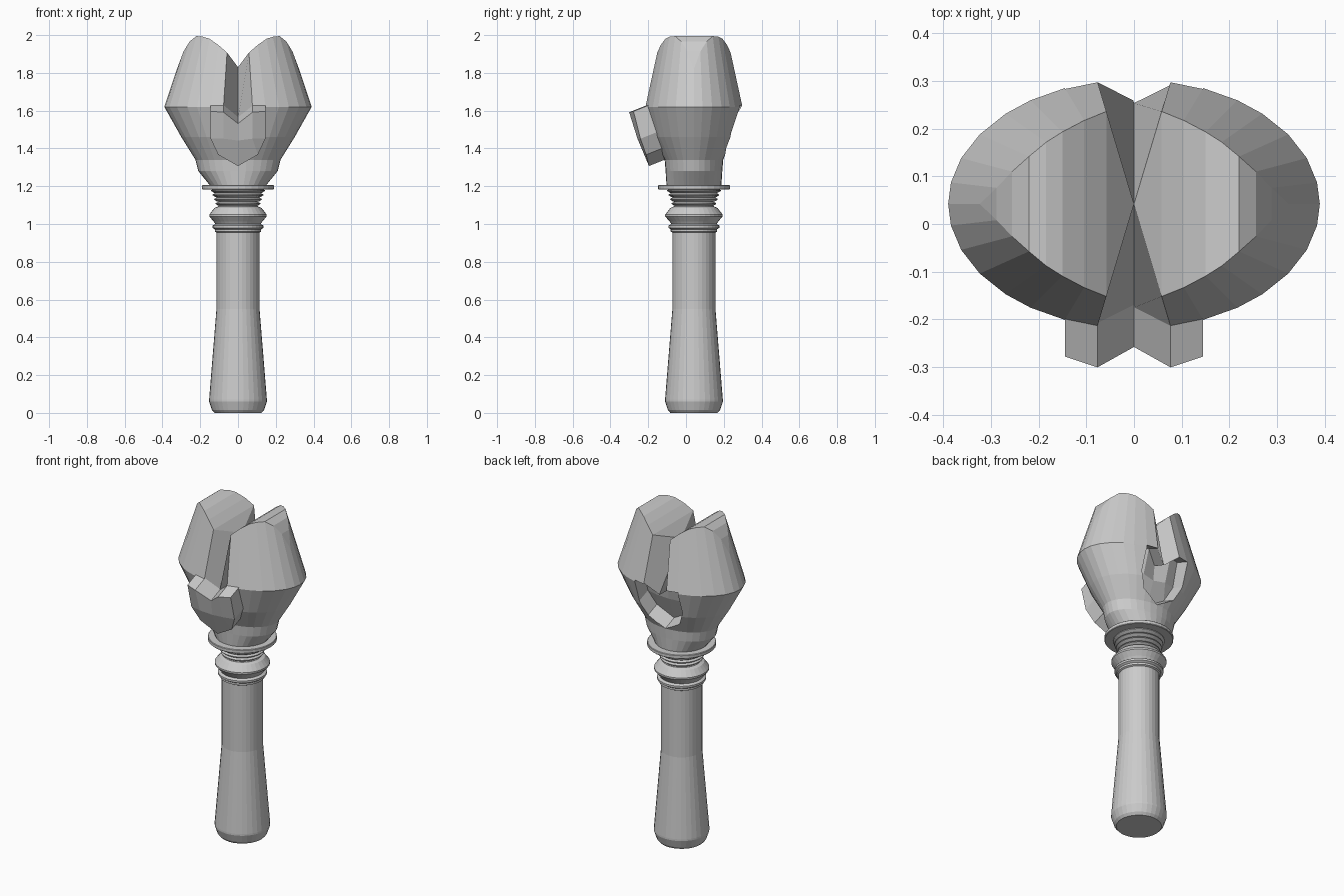
import bpy, bmesh
from math import sin, cos, pi, asin

if "Cube" in bpy.data.objects:
    bpy.data.objects.remove(bpy.data.objects["Cube"])

YC = 0.042  # axis of the handle and head


def make(name, verts, faces):
    me = bpy.data.meshes.new(name)
    bm = bmesh.new()
    vs = [bm.verts.new(v) for v in verts]
    for f in faces:
        f = list(dict.fromkeys(f))
        if len(f) > 2:
            bm.faces.new([vs[i] for i in f])
    bmesh.ops.remove_doubles(bm, verts=bm.verts, dist=1e-5)
    bmesh.ops.recalc_face_normals(bm, faces=bm.faces)
    bm.to_mesh(me)
    bm.free()
    ob = bpy.data.objects.new(name, me)
    bpy.context.collection.objects.link(ob)
    ob.location.y = YC
    return ob


def loft(rings):
    n = len(rings[0])
    verts = [v for r in rings for v in r]
    faces = [(a * n + i, a * n + (i + 1) % n, (a + 1) * n + (i + 1) % n, (a + 1) * n + i)
             for a in range(len(rings) - 1) for i in range(n)]
    return verts, faces


def lathe(name, profile, n=32):
    verts, faces = loft([[(r * cos(2 * pi * i / n), r * sin(2 * pi * i / n), z)
                          for i in range(n)] for r, z in profile])
    m = len(verts)
    return make(name, verts, faces + [tuple(range(n)), tuple(range(m - n, m))])


# Handle, turned collar with thread, and flange
lathe("handle", [(.125, 0), (.138, .015), (.153, .06), (.153, .07), (.114, .55), (.114, .97)])
lathe("collar", [(.114, .955), (.123, .96), (.123, .972), (.135, .98), (.135, .992), (.12, 1.0),
                 (.128, 1.012), (.152, 1.04), (.152, 1.05), (.125, 1.085), (.108, 1.092)])
thread = [(.108, 1.085)]
for i in range(4):
    z, r = 1.097 + .023 * i, .118 + .008 * i
    thread += [(r - .014, z), (r, z + .009), (r, z + .013), (r - .014, z + .021)]
lathe("thread", thread)
lathe("flange", [(.187, 1.183), (.19, 1.186), (.19, 1.203), (.187, 1.206)])

# Head: columns around an oval, with a groove column at front and back
quarter = [asin(s) for s in (0, .197, .372, .556, .69, .83, .93, .985, 1)]
angles = quarter + [pi - a for a in quarter[-2::-1]]
angles += [2 * pi - a for a in angles[-2:0:-1]]
N = len(angles)
H = N // 2


def top_height(x):
    pts = [(0, 1.83), (.06, 1.91), (.1, 1.945), (.15, 1.98), (.21, 2.0),
           (.24, 1.985), (.27, 1.95), (.295, 1.9), (.32, 1.82)]
    for (x0, z0), (x1, z1) in zip(pts, pts[1:]):
        if x <= x1:
            return z0 + (z1 - z0) * (x - x0) / (x1 - x0)
    return 1.82


def oval(z, rx, ry, dip=1, drop=0):
    out = []
    for i, a in enumerate(angles):
        g = i % H == 0
        out.append((rx * sin(a), -ry * cos(a) * (dip if g else 1), z - (drop if g else 0)))
    return out


def top_ring():
    out = []
    for i, a in enumerate(angles):
        if i % H == 0:
            out.append((0, 0, 1.83))
            continue
        lo, hi = 1.7, 2.05
        for _ in range(40):
            z = (lo + hi) / 2
            s = 1 - (z - 1.62) * .85
            if z < top_height(abs(.39 * s * sin(a))):
                lo = z
            else:
                hi = z
        out.append((.39 * s * sin(a), -.262 * s * cos(a), z))
    return out


rings = [oval(1.2, .145, .145), oval(1.28, .21, .15), oval(1.34, .225, .155),
         oval(1.46, .3, .217, .93), oval(1.62, .39, .262, .83, .06), top_ring()]
verts, faces = loft(rings)
b = (len(rings) - 1) * N
for k in range(H // 2):
    faces.append((b + k, b + k + 1, b + H - k - 1, b + H - k))
    faces.append(tuple(b + (N - j) % N for j in (k, k + 1, H - k - 1, H - k)))
faces.append(tuple(range(N)))
head = make("head", verts, faces)

# Shield-shaped patch on the head wall, (x, depth from axis, z)
half = [(.145, .237, 1.63), (.077, .26, 1.625), (.145, .2, 1.485), (.077, .216, 1.485), (.105, .17, 1.4)]
centre = [(0, .217, 1.565), (0, .206, 1.475), (0, .155, 1.34)]
patch = half + centre + [(-x, y, z) for x, y, z in half]
side = [(0, 1, 3, 2), (1, 5, 6, 3), (2, 3, 4), (3, 6, 7, 4)]
mirror = {0: 8, 1: 9, 2: 10, 3: 11, 4: 12, 5: 5, 6: 6, 7: 7}
patch_faces = side + [tuple(mirror[i] for i in f) for f in side]
border = [0, 1, 5, 9, 8, 10, 12, 7, 4, 2]


def shield(name, sign, d0, d1):
    # prism following the patch, offset along its slope from d0 to d1
    m = len(patch)
    vs = [(x, sign * (y + d), z - .4 * d) for d in (d0, d1) for x, y, z in patch]
    fs = patch_faces + [tuple(i + m for i in f) for f in patch_faces]
    for i, j in zip(border, border[1:] + border[:1]):
        fs.append((i, j, j + m, i + m))
    return make(name, vs, fs)


# Raised shield at the front, matching recess at the back
shield("front_shield", -1, -.05, .083)
cutter = shield("recess_cutter", 1, -.083, .08)
cutter.hide_render = True
cutter.hide_viewport = True
cut = head.modifiers.new("recess", "BOOLEAN")
cut.operation = "DIFFERENCE"
cut.solver = "EXACT"
cut.object = cutter
